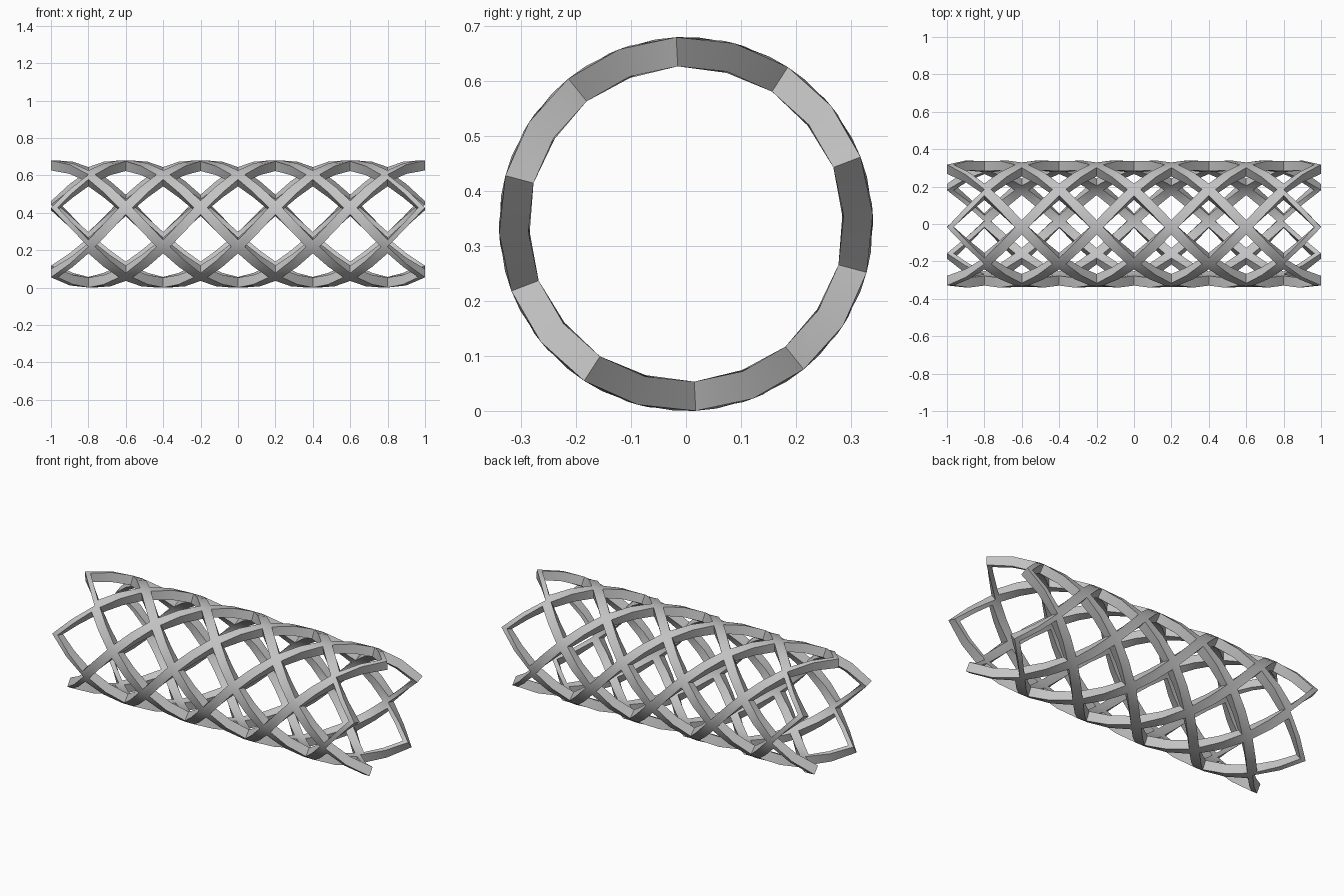
import bpy
import bmesh
from math import cos, sin, radians

# Remove the default cube only
cube = bpy.data.objects.get("Cube")
if cube:
    bpy.data.objects.remove(cube, do_unlink=True)

OUTER, INNER = 0.34, 0.287      # tube radii
HALF_X, HALF_ANGLE = 0.2, 36    # half size of one diamond cell
OPENING = 0.82                  # opening size relative to its cell
AROUND, ALONG = 5, 5
START_ANGLE = 165

# Corners and edge midpoints of a unit diamond
DIAMOND = [(1, 0), (.5, .5), (0, 1), (-.5, .5),
           (-1, 0), (-.5, -.5), (0, -1), (.5, -.5)]


def on_tube(x, degrees):
    a = radians(degrees)
    return (x, OUTER * cos(a), OUTER * sin(a))


def add_cell(bm, x, angle):
    """One diamond frame wrapped on the tube."""
    rings = [[bm.verts.new(on_tube(x + u * s * HALF_X, angle + v * s * HALF_ANGLE))
              for u, v in DIAMOND] for s in (1, OPENING)]
    rim, hole = rings
    for i in range(len(DIAMOND)):
        j = (i + 1) % len(DIAMOND)
        bm.faces.new((rim[i], rim[j], hole[j], hole[i]))


# Lattice skin: two interleaved sets of cells
bm = bmesh.new()
for row in range(2 * ALONG - 1):
    for col in range(AROUND):
        add_cell(bm, -1 + HALF_X * (row + 1),
                 START_ANGLE + HALF_ANGLE * (2 * col + row % 2))
bmesh.ops.remove_doubles(bm, verts=bm.verts[:], dist=0.001)

# Thicken the skin towards the axis
new = bmesh.ops.extrude_face_region(bm, geom=bm.faces[:], use_keep_orig=True)
for item in new["geom"]:
    if isinstance(item, bmesh.types.BMVert):
        item.co.y *= INNER / OUTER
        item.co.z *= INNER / OUTER
bmesh.ops.recalc_face_normals(bm, faces=bm.faces[:])
bmesh.ops.translate(bm, verts=bm.verts[:], vec=(0, 0, OUTER))

mesh = bpy.data.meshes.new("lattice_tube")
bm.to_mesh(mesh)
bm.free()
tube = bpy.data.objects.new("lattice_tube", mesh)
bpy.context.collection.objects.link(tube)

# Plain grey material
grey = bpy.data.materials.new("light_grey")
grey.use_nodes = True
color = (0.55, 0.55, 0.55, 1)
grey.diffuse_color = color
grey.node_tree.nodes["Principled BSDF"].inputs["Base Color"].default_value = color
mesh.materials.append(grey)

# Smooth along the struts, sharp at their edges
bpy.ops.object.select_all(action='DESELECT')
tube.select_set(True)
bpy.context.view_layer.objects.active = tube
bpy.ops.object.shade_smooth_by_angle(angle=radians(30))
